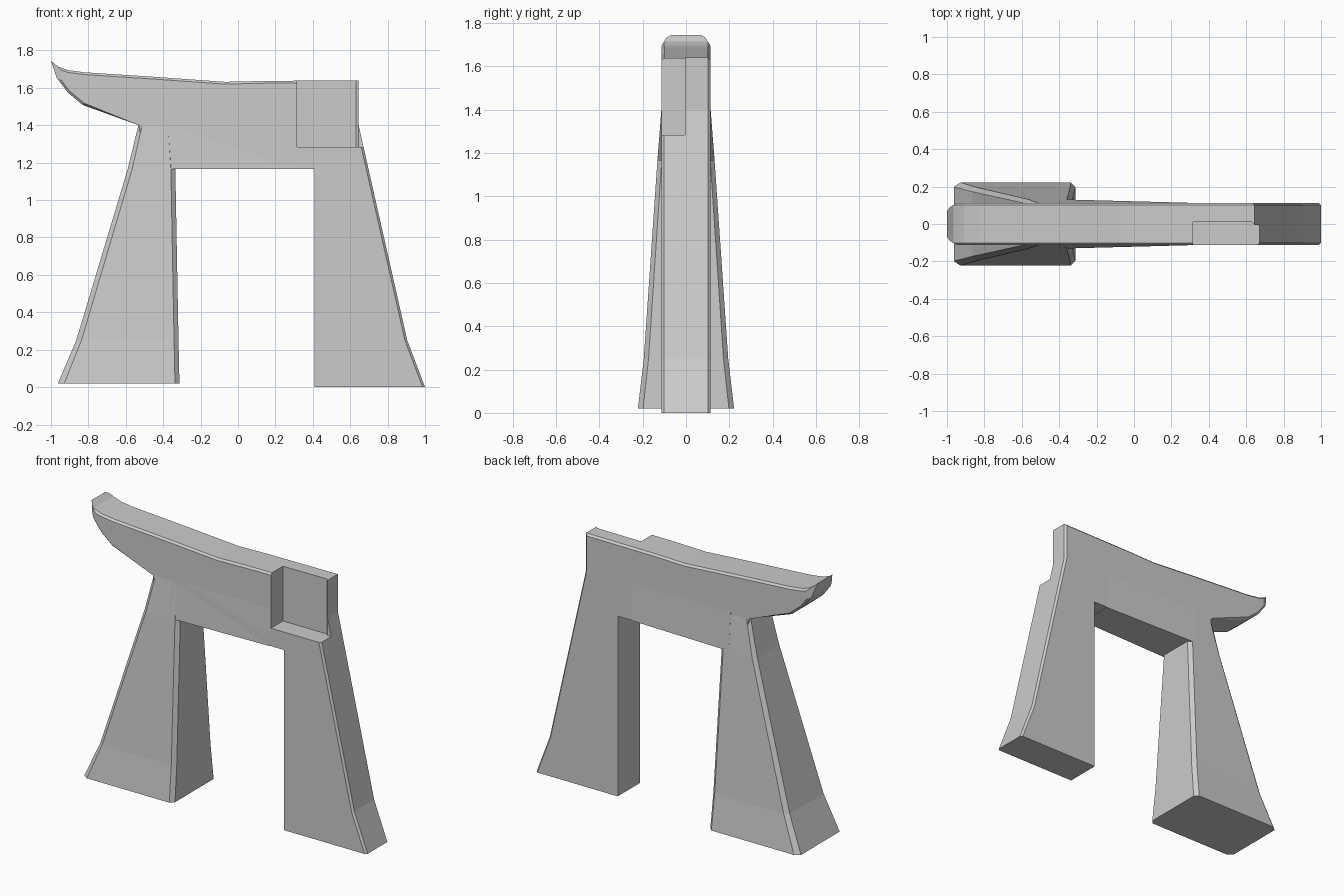
import bpy, bmesh
from mathutils import Vector

if "Cube" in bpy.data.objects:
    bpy.data.objects.remove(bpy.data.objects["Cube"])

T = 0.113  # half thickness of beam and front post


def finish(name, bm):
    bmesh.ops.recalc_face_normals(bm, faces=bm.faces)
    me = bpy.data.meshes.new(name)
    bm.to_mesh(me)
    bm.free()
    ob = bpy.data.objects.new(name, me)
    bpy.context.collection.objects.link(ob)
    return ob


def loft(name, rings):
    """Skin a stack of equal-sized point rings and cap both ends."""
    bm = bmesh.new()
    vs = [[bm.verts.new(p) for p in r] for r in rings]
    n = len(vs[0])
    for a, b in zip(vs, vs[1:]):
        for i in range(n):
            j = (i + 1) % n
            bm.faces.new((a[i], a[j], b[j], b[i]))
    bm.faces.new(vs[0])
    bm.faces.new(vs[-1])
    return finish(name, bm)


def boolean(ob, cutter, op):
    cutter.hide_render = True
    cutter.display_type = 'WIRE'
    m = ob.modifiers.new(cutter.name, 'BOOLEAN')
    m.operation = op
    m.solver = 'EXACT'
    m.object = cutter


# Beam with upswept end, running down into the plain right post
outline = [(-1.0, 1.745), (-0.965, 1.715), (-0.91, 1.695), (-0.82, 1.683),
           (-0.42, 1.657), (-0.07, 1.632), (0.15, 1.637), (0.645, 1.64),
           (0.645, 1.40), (0.672, 1.28), (0.905, 0.25), (1.0, 0.0),
           (0.41, 0.0), (0.41, 1.167), (-0.5, 1.167), (-0.53, 1.40),
           (-0.83, 1.508), (-0.91, 1.575), (-0.97, 1.655)]
body = loft("beam_and_right_post",
            [[(x, y, z) for x, z in outline] for y in (-T, T)])

# Chamfer the long outer rims of the beam and post
bm = bmesh.new()
bm.from_mesh(body.data)


def is_outer_rim(e):
    a, b = (v.co for v in e.verts)
    inner = any(c.z < 1.2 and c.x < 0.5 for c in (a, b))
    return a.y * b.y > 0 and not inner


rims = [e for e in bm.edges if is_outer_rim(e)]
bmesh.ops.bevel(bm, geom=rims, offset=0.016, segments=1, affect='EDGES',
                clamp_overlap=True)
bmesh.ops.recalc_face_normals(bm, faces=bm.faces)
bm.to_mesh(body.data)
bm.free()

# Rounded plan shape for the upswept end
half = [(-1.01, 0.055), (-0.985, 0.09), (-0.94, 0.116), (-0.9, 0.14), (1.1, 0.14)]
plan = half + [(x, -y) for x, y in reversed(half)]
boolean(body, loft("end_rounding_cutter",
                   [[(x, y, z) for x, y in plan] for z in (-0.1, 1.9)]), 'INTERSECT')

# Half-lap notch at the right end of the beam, slightly eased back edge
notch = [(0.315, -0.2), (0.8, -0.2), (0.8, -0.005), (0.645, -0.005),
         (0.63, 0.01), (0.315, 0.01)]
boolean(body, loft("notch_cutter",
                   [[(x, y, z) for x, y in notch] for z in (1.283, 1.9)]), 'DIFFERENCE')


# Left leg: flared, corner-chamfered sections
def leg_ring(z, x0, x1, y, cl, cr, cy):
    h = [(x0, y - cy), (x0 + cl, y), (x1 - cr, y), (x1, y - cy)]
    return [(px, py, z) for px, py in h + [(px, -py) for px, py in reversed(h)]]


loft("left_leg", [
    leg_ring(0.02, -0.963, -0.313, 0.222, 0.034, 0.024, 0.024),
    leg_ring(0.25, -0.865, -0.318, 0.195, 0.028, 0.024, 0.022),
    leg_ring(1.165, -0.59, -0.335, 0.132, 0.024, 0.024, 0.02),
    leg_ring(1.41, -0.53, -0.355, 0.112, 0.02, 0.02, 0.014)])


# Web blending the leg's wider faces into the beam
def web_ring(x, y):
    return [(x, -y, 1.165), (x, y, 1.165), (x, T, 1.41), (x, -T, 1.41)]


loft("beam_web", [web_ring(-0.4, 0.132), web_ring(0.31, T)])
